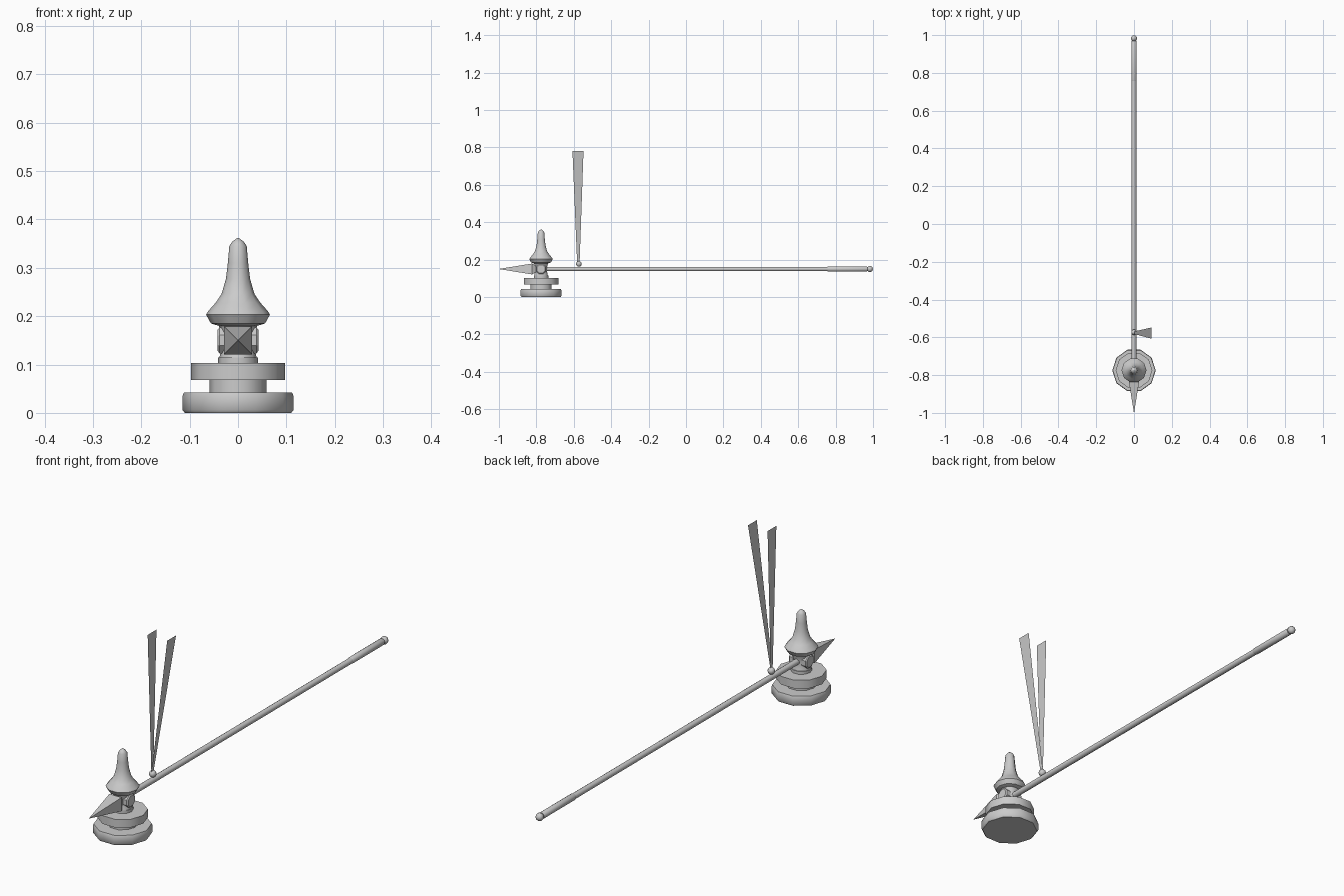
import bpy, bmesh, math
from mathutils import Matrix, Vector

if "Cube" in bpy.data.objects:
    bpy.data.objects.remove(bpy.data.objects["Cube"])

HEAD_Y = -0.775   # head axis
AXIS_Z = 0.15     # shaft height


def make(name, bm, smooth=None):
    bmesh.ops.recalc_face_normals(bm, faces=bm.faces)
    me = bpy.data.meshes.new(name)
    bm.to_mesh(me)
    bm.free()
    ob = bpy.data.objects.new(name, me)
    bpy.context.collection.objects.link(ob)
    if smooth:
        bpy.ops.object.select_all(action='DESELECT')
        ob.select_set(True)
        bpy.context.view_layer.objects.active = ob
        bpy.ops.object.shade_smooth_by_angle(angle=math.radians(smooth))
    return ob


def loft(name, profile, sides, matrix, phase=0.0, smooth=40):
    """Rings of (radius, height) joined along local z, ends capped."""
    bm = bmesh.new()
    rings = []
    for r, z in profile:
        rings.append([bm.verts.new(matrix @ Vector((
            r * math.cos(phase + math.tau * i / sides),
            r * math.sin(phase + math.tau * i / sides), z)))
            for i in range(sides)])
    for a, b in zip(rings, rings[1:]):
        for i in range(sides):
            j = (i + 1) % sides
            bm.faces.new((a[i], a[j], b[j], b[i]))
    bm.faces.new(rings[0])
    bm.faces.new(rings[-1])
    bmesh.ops.remove_doubles(bm, verts=bm.verts, dist=1e-5)
    return make(name, bm, smooth)


up = Matrix.Translation((0, HEAD_Y, 0))
back = Matrix.Translation((0, 0, AXIS_Z)) @ Matrix.Rotation(-math.pi / 2, 4, 'X')
front = Matrix.Translation((0, 0, AXIS_Z)) @ Matrix.Rotation(math.pi / 2, 4, 'X')

# Stepped hammer face, ten-sided
loft("hammer_face", [(0.110, 0), (0.115, 0.006), (0.115, 0.034), (0.112, 0.042),
                     (0.059, 0.042), (0.059, 0.068), (0.097, 0.068), (0.097, 0.103),
                     (0.041, 0.103), (0.041, 0.115)], 10, up)
# Waisted neck
loft("neck", [(0.039, 0.112), (0.036, 0.125), (0.032, 0.15), (0.037, 0.172),
              (0.042, 0.186)], 10, up)
# Flared upper point
loft("top_point", [(0.040, 0.180), (0.056, 0.185), (0.066, 0.203), (0.062, 0.210),
                   (0.046, 0.228), (0.034, 0.246), (0.025, 0.277), (0.021, 0.310),
                   (0.018, 0.345), (0.012, 0.354), (0.001, 0.362)], 10, up)

# Front spike, square section
loft("front_spike", [(0.020, 0.785), (0.025, 0.803), (0.041, 0.823), (0.0006, 1.0)],
     4, front, math.pi / 4, None)

# Side lugs around the neck
for s, label in ((-1, "left"), (1, "right")):
    m = (Matrix.Translation((0, HEAD_Y, AXIS_Z))
         @ Matrix.Rotation(s * math.pi / 2, 4, 'Y'))
    loft("lug_" + label, [(0.029, 0.02), (0.029, 0.038), (0.024, 0.042)],
         8, m, math.pi / 8, None)

# Shaft, grip and rounded pommel
loft("shaft", [(0.0125, HEAD_Y), (0.0125, 0.77)], 10, back)
loft("grip", [(0.012, 0.755), (0.0145, 0.762), (0.0145, 0.965), (0.012, 0.97)], 10, back)


def ball(name, pos, r):
    bm = bmesh.new()
    bmesh.ops.create_uvsphere(bm, u_segments=10, v_segments=6, radius=r,
                              matrix=Matrix.Translation(pos))
    make(name, bm, 50)


ball("pommel", (0, 0.983, AXIS_Z), 0.0165)
ball("ribbon_knot", (0, -0.573, 0.177), 0.015)

# Two thin ribbons rising from the knot
for name, x in (("ribbon_straight", 0.0), ("ribbon_slanted", 0.092)):
    bm = bmesh.new()
    pts = [(0, -0.582, 0.18), (0, -0.569, 0.18), (x, -0.548, 0.78), (x, -0.607, 0.78)]
    bm.faces.new([bm.verts.new(p) for p in pts])
    make(name, bm)
